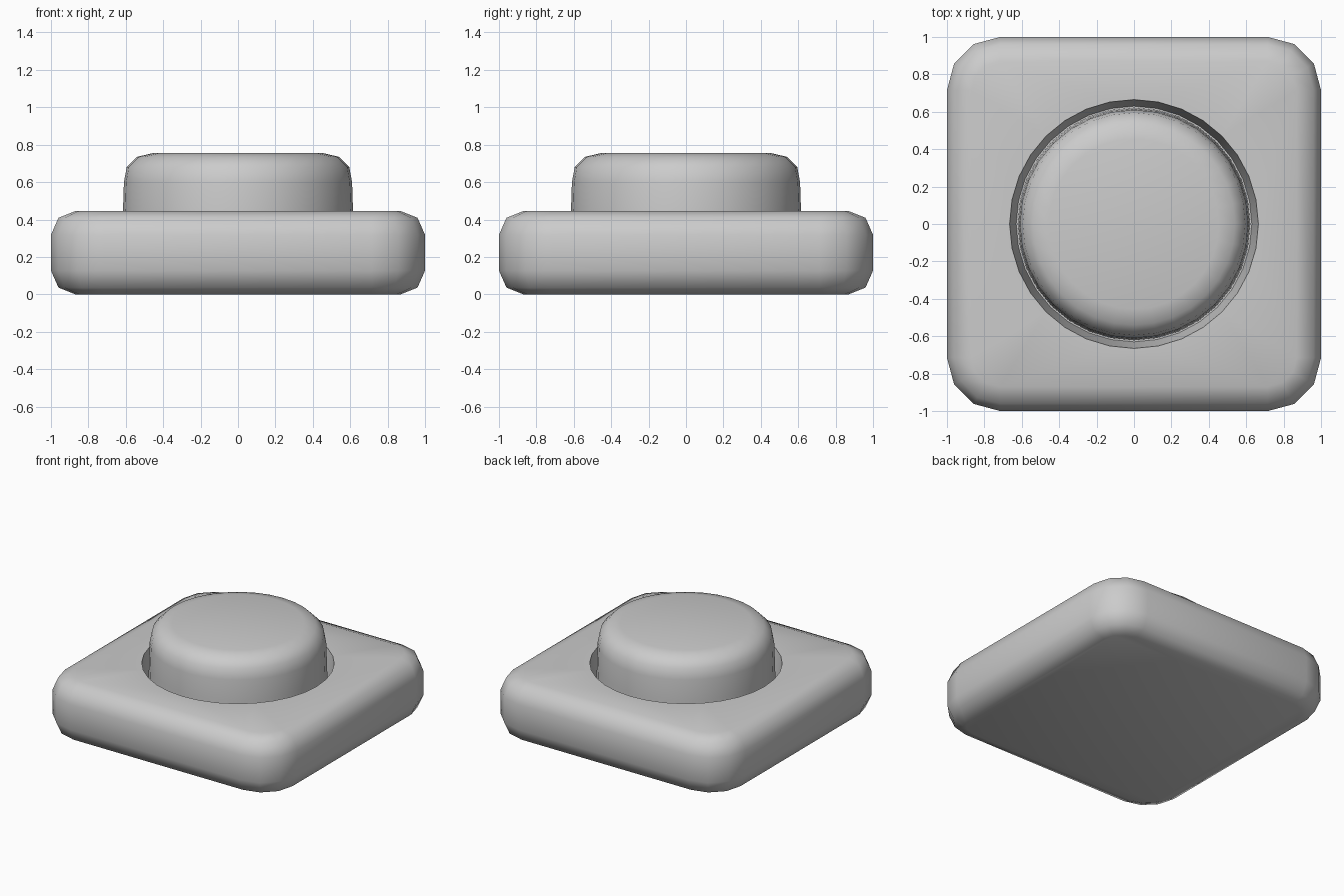
import bpy
import bmesh
import math

old = bpy.data.objects.get("Cube")
if old:
    bpy.data.objects.remove(old, do_unlink=True)

grey = bpy.data.materials.new("light_grey")
grey.use_nodes = True
colour = (0.6, 0.6, 0.6, 1.0)
grey.diffuse_color = colour
grey.node_tree.nodes["Principled BSDF"].inputs["Base Color"].default_value = colour

SIDES = 32


def circle(radius, z):
    return [(radius * math.cos(2 * math.pi * i / SIDES),
             radius * math.sin(2 * math.pi * i / SIDES), z) for i in range(SIDES)]


def rounded_square(inset, z, half=1.0, corner=0.285, steps=3):
    """Square outline with rounded corners, shrunk by inset."""
    centre, radius = half - corner, corner - inset
    points = []
    for quarter in range(4):
        mid = math.radians(45 + 90 * quarter)
        cx = math.copysign(centre, math.cos(mid))
        cy = math.copysign(centre, math.sin(mid))
        for s in range(steps + 1):
            a = math.radians(90 * quarter + 90 * s / steps)
            points.append((cx + radius * math.cos(a), cy + radius * math.sin(a), z))
    return points


def add_ring(bm, points):
    verts = [bm.verts.new(p) for p in points]
    n = len(verts)
    return verts, [bm.edges.new((verts[i], verts[(i + 1) % n])) for i in range(n)]


def bridge(bm, a, b):
    n = len(a)
    for i in range(n):
        bm.faces.new((a[i], a[(i + 1) % n], b[(i + 1) % n], b[i]))


def finish(bm, name):
    bmesh.ops.recalc_face_normals(bm, faces=bm.faces)
    mesh = bpy.data.meshes.new(name)
    bm.to_mesh(mesh)
    bm.free()
    mesh.materials.append(grey)
    obj = bpy.data.objects.new(name, mesh)
    bpy.context.collection.objects.link(obj)
    bpy.ops.object.select_all(action="DESELECT")
    obj.select_set(True)
    bpy.context.view_layer.objects.active = obj
    bpy.ops.object.shade_smooth_by_angle(angle=math.radians(45))
    return obj


# Base: rounded block, with a tapered round socket in its top
bm = bmesh.new()
profile = [(0.13, 0.0), (0.04, 0.036), (0.0, 0.127),
           (0.0, 0.318), (0.04, 0.409), (0.13, 0.445)]
rings = [add_ring(bm, rounded_square(i, z)) for i, z in profile]
for low, high in zip(rings, rings[1:]):
    bridge(bm, low[0], high[0])
bm.faces.new(rings[0][0])
rim, rim_edges = add_ring(bm, circle(0.665, 0.445))
bmesh.ops.triangle_fill(bm, use_beauty=True, edges=rings[-1][1] + rim_edges,
                        normal=(0, 0, 1))
floor, _ = add_ring(bm, circle(0.63, 0.2))
bridge(bm, rim, floor)
bm.faces.new(floor)
finish(bm, "base")

# Button: round cap with a softened top edge, seated in the socket
bm = bmesh.new()
profile = [(0.622, 0.19), (0.615, 0.445), (0.61, 0.6), (0.595, 0.68),
           (0.54, 0.735), (0.455, 0.755)]
rings = [add_ring(bm, circle(r, z))[0] for r, z in profile]
for low, high in zip(rings, rings[1:]):
    bridge(bm, low, high)
bm.faces.new(rings[0])
bm.faces.new(rings[-1])
finish(bm, "button")
